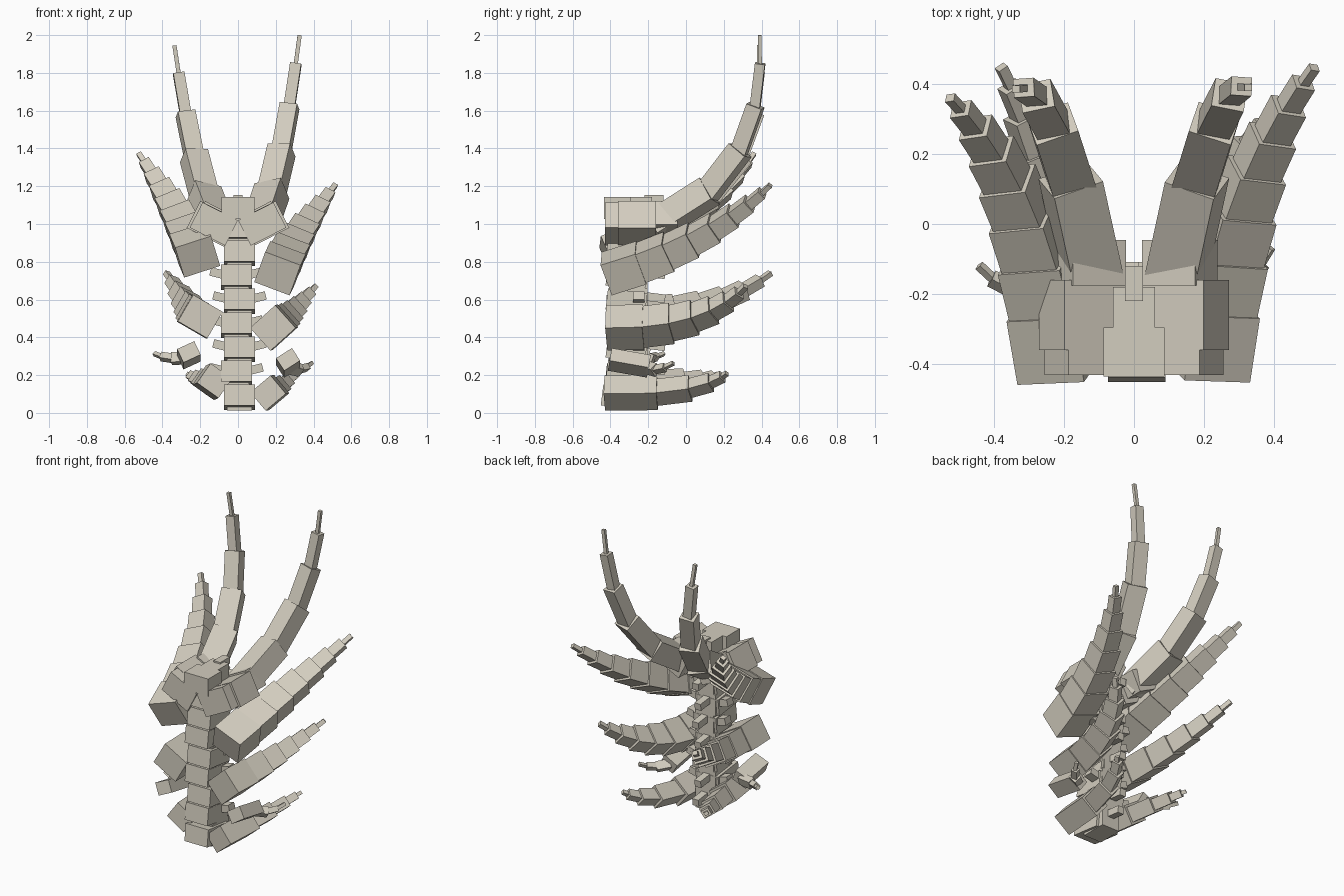
import bpy
import bmesh
import math
from mathutils import Vector, Matrix

default_cube = bpy.data.objects.get("Cube")
if default_cube:
    bpy.data.objects.remove(default_cube, do_unlink=True)

bone = bpy.data.materials.new("bone_beige")
bone.use_nodes = True
bone.diffuse_color = (0.65, 0.61, 0.52, 1)
shader = bone.node_tree.nodes["Principled BSDF"]
shader.inputs["Base Color"].default_value = bone.diffuse_color


def finish(name, bm):
    mesh = bpy.data.meshes.new(name)
    bm.to_mesh(mesh)
    bm.free()
    mesh.materials.append(bone)
    part = bpy.data.objects.new(name, mesh)
    bpy.context.collection.objects.link(part)


def turn(degrees, axis):
    return Matrix.Rotation(math.radians(degrees), 4, axis)


def add_box(bm, centre, size, rotation=Matrix()):
    placement = Matrix.Translation(centre) @ rotation @ Matrix.Diagonal((*size, 1))
    bmesh.ops.create_cube(bm, size=1, matrix=placement)


def limb(name, start, bend, end, roll, count, base_width, tip_width, ease, fade):
    """Chain of ever shorter, thinner boxes along a curve pulled toward bend."""
    start, bend, end = Vector(start), Vector(bend), Vector(end)

    def point(step):
        t = 1 - (1 - step / count) ** ease
        return start.lerp(bend, t).lerp(bend.lerp(end, t), t)

    bm = bmesh.new()
    across = turn(-roll, 'Y') @ Vector((1, 0, 0))
    for step in range(count):
        near, far = point(step), point(step + 1)
        along = (far - near).normalized()
        side = (across - across.dot(along) * along).normalized()
        rotation = Matrix((side, along, side.cross(along))).transposed().to_4x4()
        shrink = (step / (count - 1)) ** fade
        width = base_width + (tip_width - base_width) * shrink
        length = (far - near).length + 0.02
        add_box(bm, (near + far) / 2, (width, length, width * 0.9), rotation)
    finish(name, bm)


# Spine: stacked vertebrae with rear and side processes
lean = turn(-7, 'X')
for index in range(8):
    bm = bmesh.new()
    x = -0.008 if index % 2 else 0.008
    z = 0.083 + index * 0.127
    y = -0.315 if index else -0.34
    add_box(bm, (x, y, z), (0.165, 0.21, 0.112), lean)
    add_box(bm, (x, -0.29, z), (0.13, 0.17, 0.14))
    add_box(bm, (x, -0.17, z + 0.02), (0.045, 0.12, 0.045), lean)
    if 0 < index < 6:
        for side in (-1, 1):
            add_box(bm, (x + side * 0.095, -0.25, z + 0.02), (0.09, 0.06, 0.045),
                    turn(side * -14, 'Y'))
    finish(f"vertebra_{index + 1}", bm)

# Top vertebra: front block, narrower body and rear process
bm = bmesh.new()
add_box(bm, (0, -0.365, 1.085), (0.175, 0.14, 0.115))
add_box(bm, (0, -0.25, 1.085), (0.12, 0.14, 0.115))
add_box(bm, (0, -0.17, 1.13), (0.05, 0.1, 0.045))
finish("top_vertebra", bm)

# Shoulders: three stepped blocks sloping up and outward
for label, side in (("left", 1), ("right", -1)):
    bm = bmesh.new()
    slope = turn(side * -27, 'Y')
    add_box(bm, (side * 0.128, -0.38, 1), (0.21, 0.1, 0.15), slope)
    add_box(bm, (side * 0.135, -0.26, 1), (0.225, 0.2, 0.16), slope)
    add_box(bm, (side * 0.13, -0.11, 1.02), (0.17, 0.13, 0.14), slope)
    finish(f"{label}_shoulder", bm)

# Tall horns
horn = dict(count=5, base_width=0.15, tip_width=0.022, ease=1.4, fade=1.2)
limb("left_horn", (0.12, -0.15, 1), (0.23, 0.43, 1.25), (0.325, 0.39, 1.99), 22, **horn)
limb("right_horn", (-0.12, -0.15, 1), (-0.23, 0.43, 1.22), (-0.335, 0.385, 1.935), -22, **horn)

# Upper ribs
upper = dict(count=8, base_width=0.2, tip_width=0.028, ease=1.3, fade=1.3)
limb("left_upper_rib", (0.21, -0.41, 0.74), (0.275, 0.12, 0.89), (0.51, 0.44, 1.2), -20, **upper)
limb("right_upper_rib", (-0.215, -0.41, 0.83), (-0.29, 0.12, 1.02), (-0.52, 0.355, 1.365),
     17, **upper)

# Middle ribs
middle = dict(count=7, base_width=0.18, tip_width=0.03, ease=1.3, fade=1.3)
limb("left_middle_rib", (0.185, -0.41, 0.45), (0.2, 0.1, 0.44), (0.405, 0.31, 0.665),
     42, **middle)
limb("right_middle_rib", (-0.2, -0.41, 0.51), (-0.2, 0.1, 0.48), (-0.375, 0.44, 0.735),
     -30, **middle)

# Lower ribs
lower = dict(count=5, base_width=0.14, tip_width=0.025, ease=1.6, fade=0.9)
limb("left_lower_rib", (0.16, -0.42, 0.105), (0.17, 0.06, 0.09), (0.305, 0.21, 0.205),
     40, **lower)
limb("right_lower_rib", (-0.125, -0.41, 0.17), (-0.15, 0.02, 0.14), (-0.26, 0.16, 0.2),
     -35, **lower)

# Small hooked claws, each growing from a loose block
for label, centre, tilt in (("left", (0.265, -0.3, 0.265), 33),
                            ("right", (-0.26, -0.3, 0.305), 25)):
    bm = bmesh.new()
    add_box(bm, centre, (0.1, 0.21, 0.08), turn(-10, 'X') @ turn(-tilt, 'Y'))
    finish(f"{label}_claw_root", bm)
claw = dict(count=3, base_width=0.055, tip_width=0.022, ease=1.2, fade=1)
limb("left_claw", (0.27, -0.21, 0.24), (0.34, -0.16, 0.21), (0.385, -0.075, 0.26), 30, **claw)
limb("right_claw", (-0.27, -0.2, 0.29), (-0.37, -0.2, 0.28), (-0.435, -0.125, 0.31), 25, **claw)
